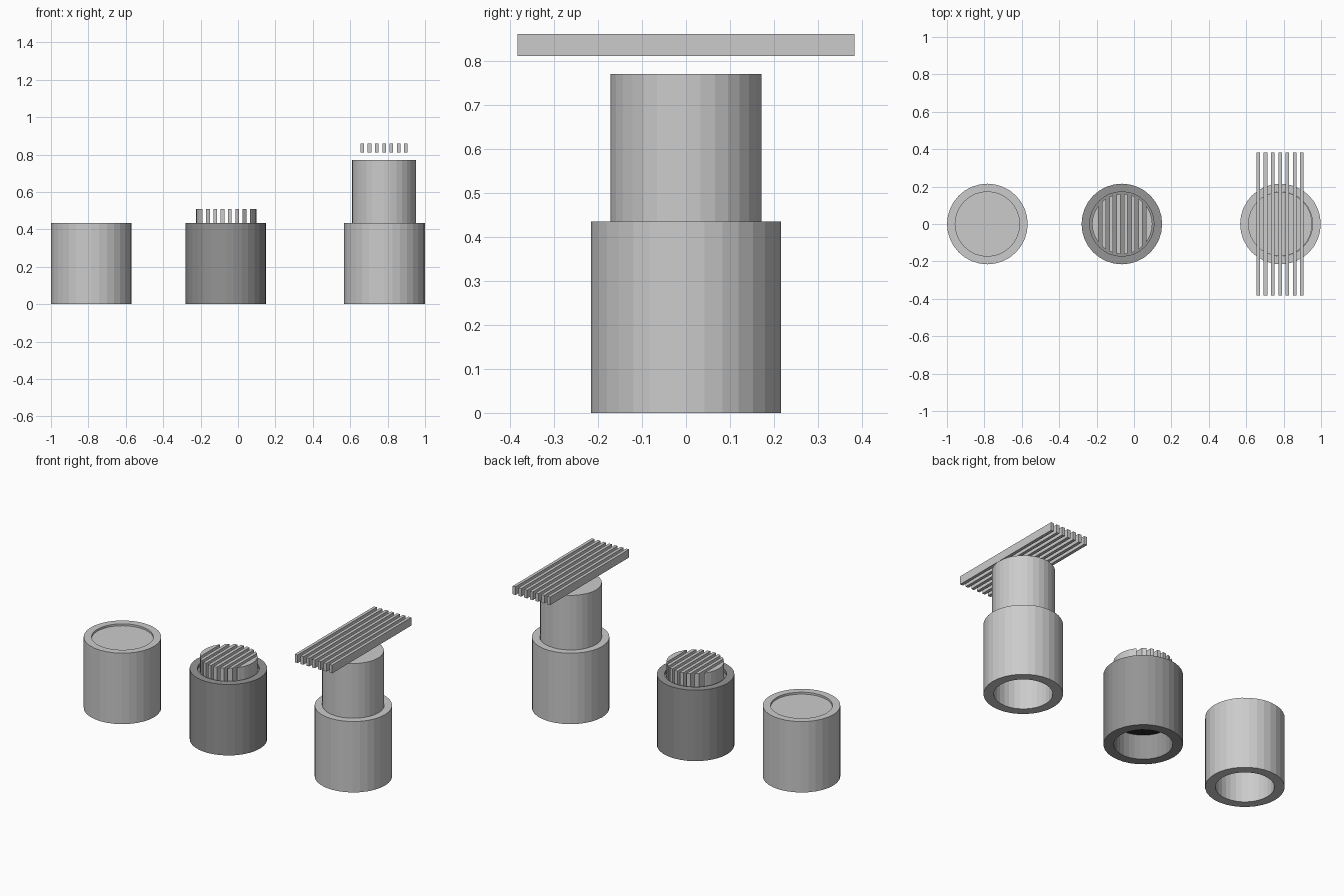
import bpy, bmesh, math
from mathutils import Matrix

if "Cube" in bpy.data.objects:
    bpy.data.objects.remove(bpy.data.objects["Cube"])

SIDES = 32
R_OUT, R_SEAT, R_BORE = 0.2155, 0.172, 0.16
TOP = 0.435
BAR_W, PITCH, BARS = 0.019, 0.039, 7


def material(name, v):
    m = bpy.data.materials.new(name)
    m.diffuse_color = (v, v, v, 1)
    m.use_nodes = True
    m.node_tree.nodes["Principled BSDF"].inputs["Base Color"].default_value = m.diffuse_color
    return m


def finish(name, bm, loc, mats=()):
    bmesh.ops.recalc_face_normals(bm, faces=bm.faces)
    me = bpy.data.meshes.new(name)
    bm.to_mesh(me)
    bm.free()
    for m in mats:
        me.materials.append(m)
    ob = bpy.data.objects.new(name, me)
    ob.location = loc
    bpy.context.collection.objects.link(ob)
    return ob


def lathe(profile):
    """Revolve (radius, z) points, closing both ends with a flat cap."""
    bm = bmesh.new()
    rings = [[bm.verts.new((r * math.sin(2 * math.pi * i / SIDES),
                            r * math.cos(2 * math.pi * i / SIDES), z))
              for i in range(SIDES)] for r, z in profile]
    for a, b in zip(rings, rings[1:]):
        for i in range(SIDES):
            j = (i + 1) % SIDES
            bm.faces.new((a[i], a[j], b[j], b[i]))
    bm.faces.new(rings[0])
    end_cap = bm.faces.new(rings[-1])
    return bm, end_cap


def body(name, x, floor, ceiling, mats=()):
    """Outer sleeve: shallow seat on top, round bore from below."""
    bm, cap = lathe([(R_SEAT, floor), (R_SEAT, TOP), (R_OUT, TOP),
                     (R_OUT, 0), (R_BORE, 0), (R_BORE, ceiling)])
    if len(mats) > 1:
        cap.material_index = 1
    finish(name, bm, (x, 0, 0), mats)


dark = material("dark_grey", 0.3)
black = material("black", 0.02)

# three sleeves
body("plain_body", -0.784, 0.423, 0.40)
body("dark_body", -0.065, 0.415, 0.15, (dark, black))
body("stepped_body", 0.783, 0.423, 0.40)

# raised plug of the right-hand body
bm, _ = lathe([(0.1715, 0.77), (0.1715, 0.424)])
finish("raised_plug", bm, (0.781, 0, 0))

# loose bars floating over the plug
for k in range(BARS):
    bm = bmesh.new()
    bmesh.ops.create_cube(bm, size=1, matrix=Matrix.Diagonal((BAR_W, 0.766, 0.05, 1)))
    finish(f"bar_{k + 1}", bm, (0.781 + (k - (BARS - 1) / 2) * PITCH, 0, 0.835))

# round grille: a disc sliced into parallel fins
for k in range(BARS + 1):
    mid = (k - BARS / 2) * PITCH
    half = (PITCH - BAR_W) / 2
    lo = -1 if k == 0 else mid - half
    hi = 1 if k == BARS else mid + half
    bm, _ = lathe([(0.161, 0.51), (0.161, 0.4155)])
    for x, n in ((lo, -1), (hi, 1)):
        bmesh.ops.bisect_plane(bm, geom=bm.verts[:] + bm.edges[:] + bm.faces[:],
                               plane_co=(x, 0, 0), plane_no=(n, 0, 0), clear_outer=True)
        bmesh.ops.holes_fill(bm, edges=[e for e in bm.edges if e.is_boundary], sides=0)
    finish(f"grille_fin_{k + 1}", bm, (-0.063, 0, 0))
